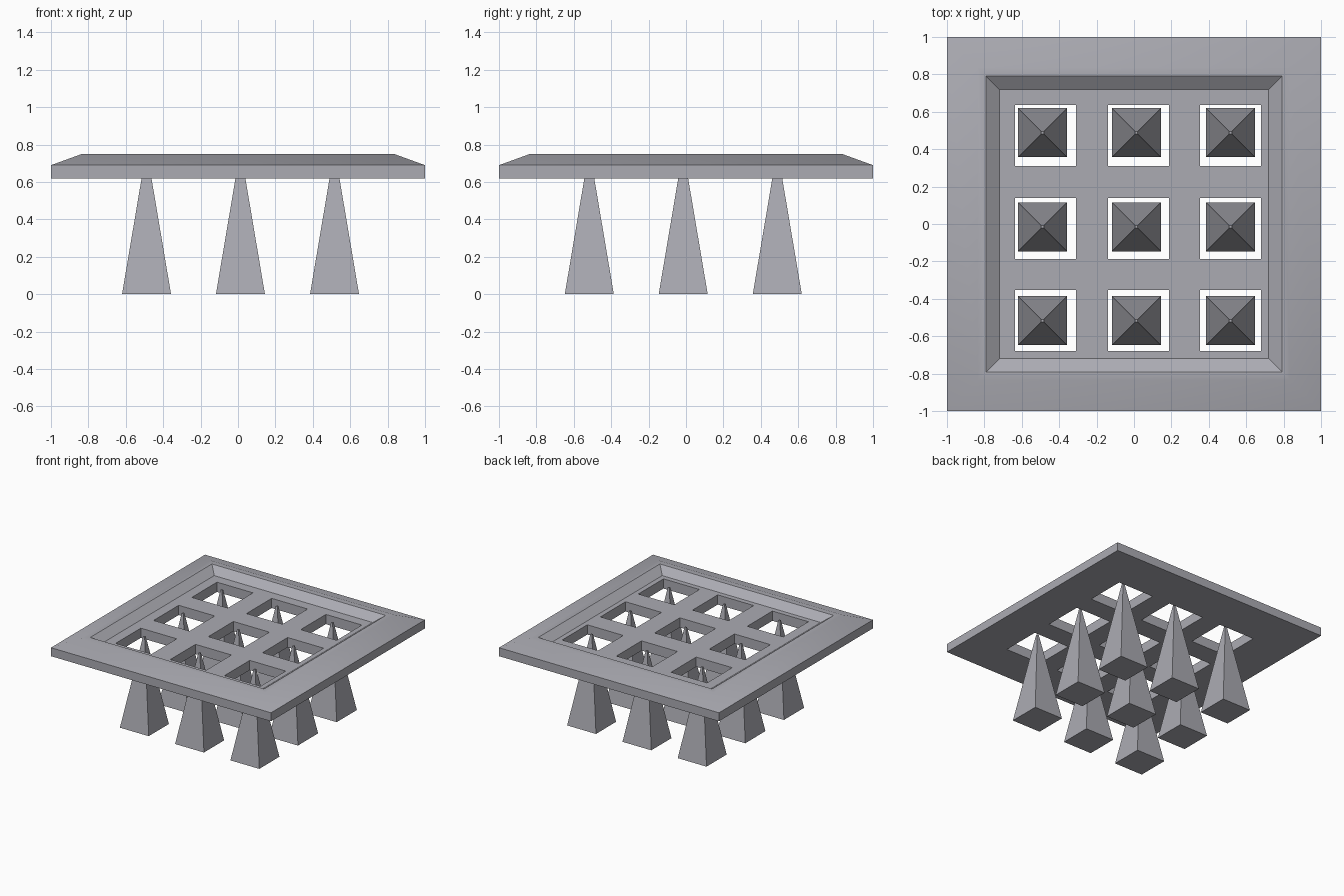
import bpy, bmesh, math

if "Cube" in bpy.data.objects:
    bpy.data.objects.remove(bpy.data.objects["Cube"])

# Dark blue-grey iron
iron = bpy.data.materials.new("iron")
iron.diffuse_color = (0.41, 0.41, 0.45, 1)
iron.use_nodes = True
iron.node_tree.nodes["Principled BSDF"].inputs["Base Color"].default_value = iron.diffuse_color


def make_object(name, bm):
    bmesh.ops.remove_doubles(bm, verts=bm.verts, dist=1e-4)
    bmesh.ops.recalc_face_normals(bm, faces=bm.faces)
    me = bpy.data.meshes.new(name)
    bm.to_mesh(me)
    bm.free()
    me.materials.append(iron)
    ob = bpy.data.objects.new(name, me)
    bpy.context.collection.objects.link(ob)
    return ob


def quad(bm, pts):
    bm.faces.new([bm.verts.new(p) for p in pts])


Z0, Z1 = 0.62, 0.70
hole_x = [(-0.637, -0.31), (-0.14, 0.187), (0.353, 0.68)]
hole_y = [(-0.679, -0.352), (-0.186, 0.14), (0.31, 0.637)]
xs = [-0.72] + [v for h in hole_x for v in h] + [0.72]
ys = [-0.72] + [v for h in hole_y for v in h] + [0.72]

# Trap plate: pierced floor as a lattice with square holes
bm = bmesh.new()
for i in range(7):
    for j in range(7):
        a, b, c, d = xs[i], xs[i + 1], ys[j], ys[j + 1]
        corners = [(a, c), (b, c), (b, d), (a, d)]
        if i % 2 and j % 2:
            for k in range(4):
                p, q = corners[k], corners[(k + 1) % 4]
                quad(bm, [(*p, Z0), (*q, Z0), (*q, Z1), (*p, Z1)])
        else:
            for z in (Z0, Z1):
                quad(bm, [(x, y, z) for x, y in corners])


# Four sides of a square; split sides share the lattice points of the floor
def ring(r, z, split):
    us = xs if split else [-r, r]
    vs = ys if split else [-r, r]
    south = [(x, -r, z) for x in us]
    east = [(r, y, z) for y in vs]
    north = [(x, r, z) for x in reversed(us)]
    west = [(-r, y, z) for y in reversed(vs)]
    return [south, east, north, west]


# Raised frame: square profile from the underside, out, over the rim, into the floor
profile = [(0.72, Z0), (1.0, Z0), (1.0, 0.69), (0.835, 0.75), (0.79, 0.75), (0.72, Z1)]
for n in range(len(profile) - 1):
    (r0, z0), (r1, z1) = profile[n], profile[n + 1]
    first = ring(r0, z0, n == 0)
    last = ring(r1, z1, n == len(profile) - 2)
    for a, b in zip(first, last):
        quad(bm, a + b[::-1])
plate = make_object("pierced_plate", bm)

bpy.context.view_layer.objects.active = plate
plate.select_set(True)
bpy.ops.object.shade_smooth_by_angle(angle=math.radians(30))
plate.select_set(False)

# Nine tapered spikes under the holes
TIP = 0.735
for i, x in enumerate((-0.489, 0.013, 0.516)):
    for j, y in enumerate((-0.517, -0.015, 0.488)):
        bm = bmesh.new()
        bmesh.ops.create_cube(bm, size=1)
        for v in bm.verts:
            half = 0.007 if v.co.z > 0 else 0.131
            v.co.x = math.copysign(half, v.co.x)
            v.co.y = math.copysign(half, v.co.y)
            v.co.z = TIP if v.co.z > 0 else 0
        spike = make_object(f"spike_{i}_{j}", bm)
        spike.location = (x, y, 0)
